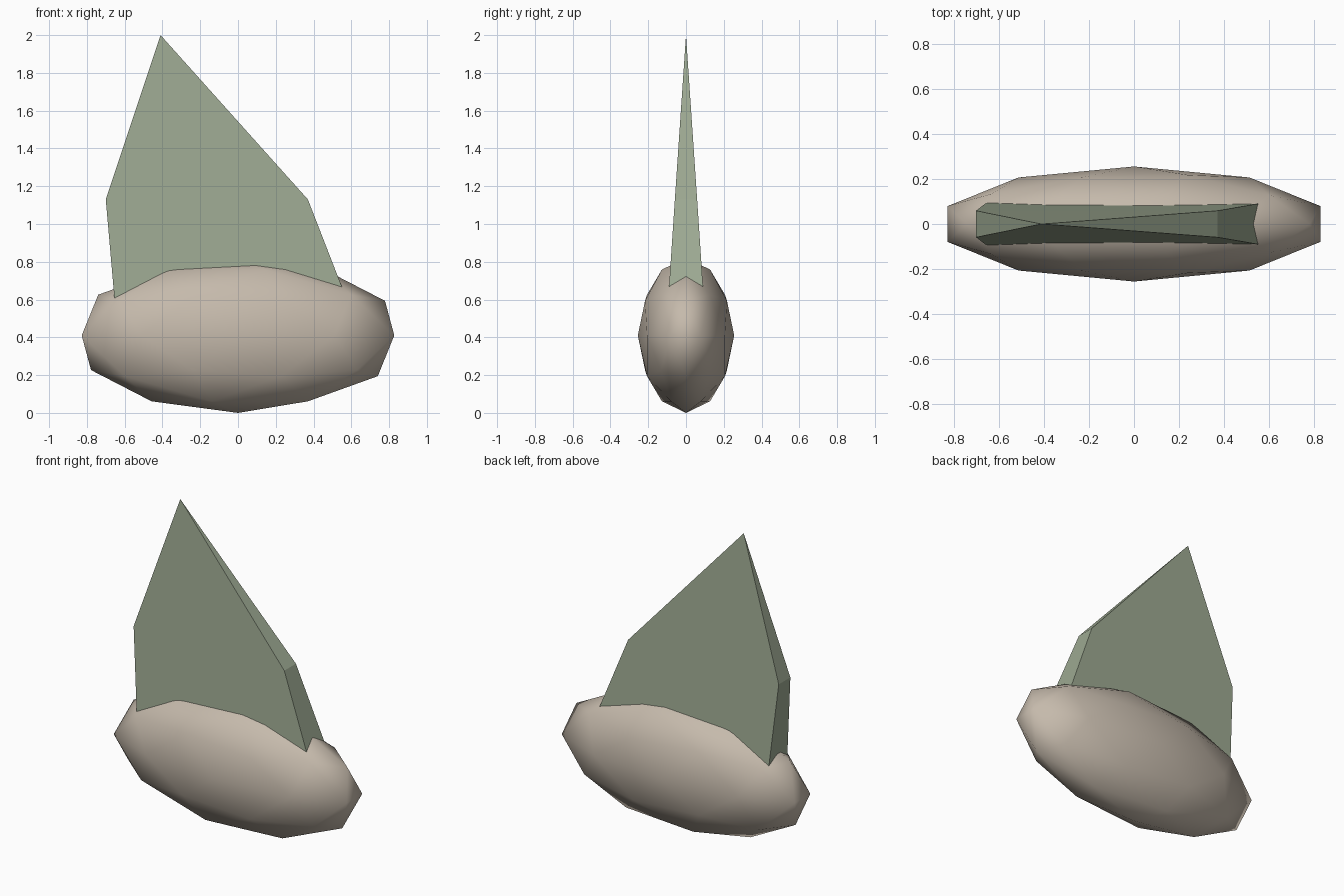
import bpy

if "Cube" in bpy.data.objects:
    bpy.data.objects.remove(bpy.data.objects["Cube"], do_unlink=True)


def material(name, rgb):
    mat = bpy.data.materials.new(name)
    mat.use_nodes = True
    mat.diffuse_color = (*rgb, 1)
    mat.node_tree.nodes["Principled BSDF"].inputs["Base Color"].default_value = (*rgb, 1)
    return mat


stone = material("warm beige", (0.56, 0.49, 0.41))
sage = material("sage green", (0.34, 0.40, 0.29))

# Body: a stretched low-poly ball with smooth shading
CENTRE_Z = 0.41
bpy.ops.mesh.primitive_ico_sphere_add(subdivisions=2, radius=1)
body = bpy.context.object
body.name = "body"
for v in body.data.vertices:
    v.co.x *= 0.87
    v.co.y *= 0.255
    v.co.z = (v.co.z + 1) * CENTRE_Z
bpy.ops.object.shade_smooth()
body.data.materials.append(stone)

# Fin: two slanted rings rising to one point, rooted inside the body
rings = [(-0.637, 0.65, 0.107, CENTRE_Z), (-0.70, 0.37, 0.059, 1.13)]
verts = []
for back, front, half, z in rings:
    verts += [(back, -half, z), (front, -half, z), (front, half, z), (back, half, z)]
verts.append((-0.41, 0, 2))
apex = len(verts) - 1
faces = [(3, 2, 1, 0)]
for i in range(4):
    j = (i + 1) % 4
    faces += [(i, j, j + 4, i + 4), (i + 4, j + 4, apex)]
mesh = bpy.data.meshes.new("fin")
mesh.from_pydata(verts, [], faces)
mesh.materials.append(sage)
fin = bpy.data.objects.new("fin", mesh)
bpy.context.collection.objects.link(fin)
